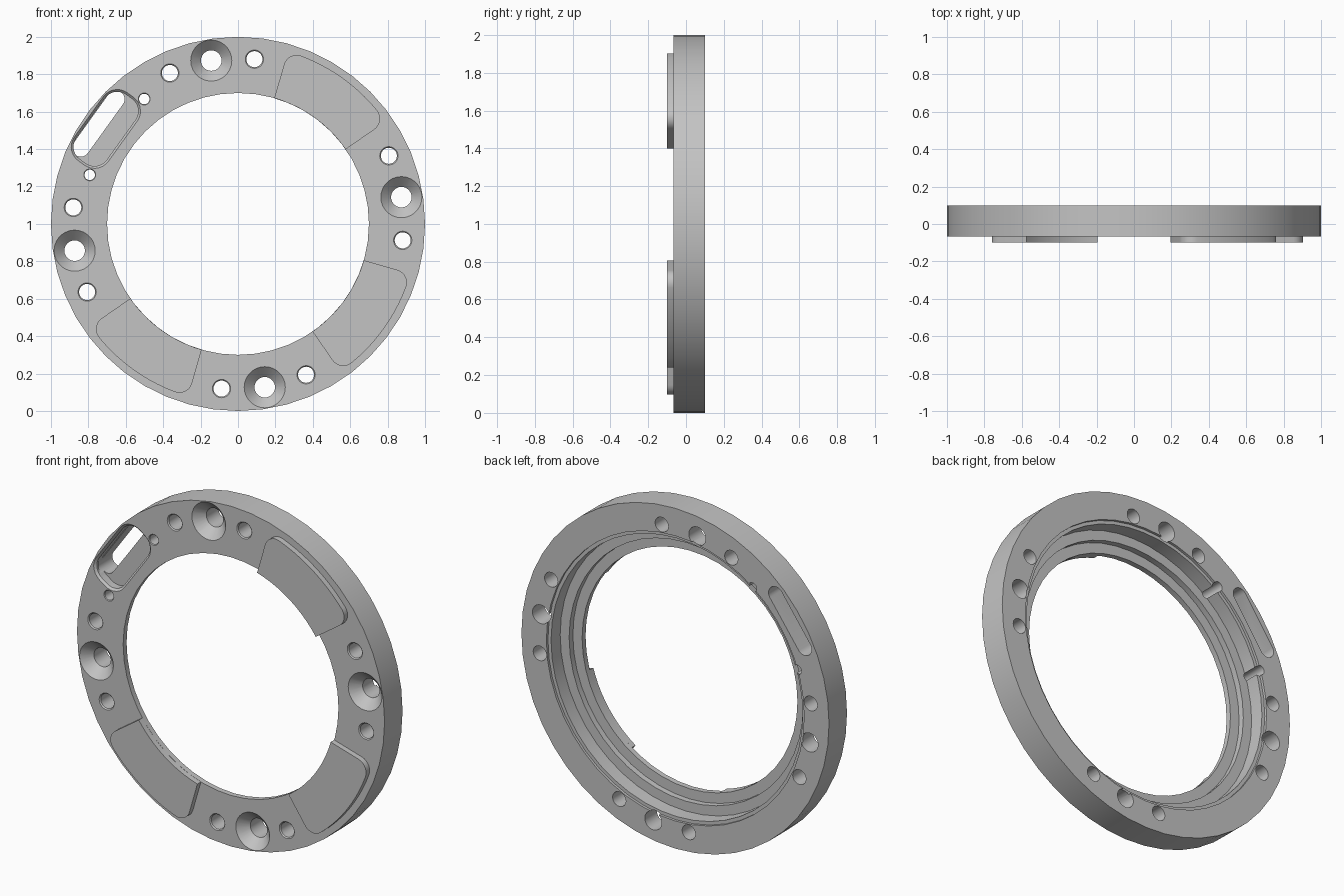
import bpy, bmesh, math
from math import sin, cos, radians, asin, degrees

cube = bpy.data.objects.get("Cube")
if cube:
    bpy.data.objects.remove(cube, do_unlink=True)

FRONT, BACK = -0.067, 0.1      # front and back of the ring along y
BASE = 54.3                    # angle of the first pad, everything repeats by 90 degrees

grey = bpy.data.materials.new("machined grey")
COL = (0.55, 0.55, 0.55, 1)
grey.diffuse_color = COL
grey.use_nodes = True
grey.node_tree.nodes["Principled BSDF"].inputs["Base Color"].default_value = COL


def polar(r, deg):
    return (r * cos(radians(deg)), r * sin(radians(deg)))


def arc(cx, cz, r, a0, a1, n):
    pts = []
    for i in range(n + 1):
        px, pz = polar(r, a0 + (a1 - a0) * i / n)
        pts.append((cx + px, cz + pz))
    return pts


def circle(cx, cz, r, n):
    return arc(cx, cz, r, 0, 360, n)[:-1]


def rounded_rect(r0, r1, half, rad, deg):
    """Rectangle from radius r0 to r1, turned to face outward at angle deg."""
    pts = []
    for cx, cz, a in ((r1 - rad, half - rad, 0), (r0 + rad, half - rad, 90),
                      (r0 + rad, rad - half, 180), (r1 - rad, rad - half, 270)):
        pts += arc(cx, cz, rad, a, a + 90, 7)
    c, s = cos(radians(deg)), sin(radians(deg))
    return [(x * c - z * s, x * s + z * c) for x, z in pts]


def loft(bm, layers, closed=False):
    """Join outlines (y, points) into a solid; closed joins last to first."""
    rows = [[bm.verts.new((x, y, z + 1)) for x, z in pts] for y, pts in layers]
    n = len(rows[0])
    pairs = list(zip(rows, rows[1:]))
    if closed:
        pairs.append((rows[-1], rows[0]))
    else:
        bm.faces.new(rows[0])
        bm.faces.new(rows[-1])
    for a, b in pairs:
        for i in range(n):
            j = (i + 1) % n
            bm.faces.new((a[i], a[j], b[j], b[i]))


def make(name, bm):
    bmesh.ops.recalc_face_normals(bm, faces=bm.faces[:])
    me = bpy.data.meshes.new(name)
    bm.to_mesh(me)
    bm.free()
    ob = bpy.data.objects.new(name, me)
    bpy.context.collection.objects.link(ob)
    me.materials.append(grey)
    return ob


def smooth(ob):
    bpy.ops.object.select_all(action='DESELECT')
    ob.select_set(True)
    bpy.context.view_layer.objects.active = ob
    bpy.ops.object.shade_smooth_by_angle(angle=radians(30))


# Ring body: stepped bore opening towards the back
profile = [(1.0, FRONT), (1.0, BACK), (0.838, BACK), (0.838, 0.085), (0.818, 0.085),
           (0.818, 0.0), (0.76, 0.0), (0.76, -0.035), (0.70, -0.035), (0.70, FRONT)]
bm = bmesh.new()
loft(bm, [(y, circle(0, 0, r, 48)) for r, y in profile], closed=True)
ring = make("ring_body", bm)

# Hole cutters
OUT, THRU = FRONT - 0.02, BACK + 0.02
bm = bmesh.new()


def hole(rad_pos, deg, r, r_front, depth):
    """Through hole with a cone from r_front at the face down to r."""
    cx, cz = polar(rad_pos, deg)
    loft(bm, [(OUT, circle(cx, cz, r_front, 28)), (FRONT, circle(cx, cz, r_front, 28)),
              (FRONT + depth, circle(cx, cz, r, 28)), (THRU, circle(cx, cz, r, 28))])


for k in range(4):
    a = BASE + 45 + 90 * k
    hole(0.885, a, 0.055, 0.11, 0.055)            # countersunk screw hole
    for side in (-15, 15):
        hole(0.885, a + side, 0.043, 0.049, 0.006)  # chamfered hole
SLOT = BASE + 90
for side in (-17.4, 17.4):
    hole(0.835, SLOT + side, 0.028, 0.032, 0.004)   # pin holes beside the pocket

# Rounded pocket with a chamfered edge
wide = rounded_rect(0.758, 0.982, 0.224, 0.092, SLOT)
tight = rounded_rect(0.77, 0.97, 0.212, 0.08, SLOT)
loft(bm, [(OUT, wide), (FRONT, wide), (FRONT + 0.012, tight), (-0.010, tight)])
holes = make("hole_cutter", bm)

# Slot through the pocket floor
bm = bmesh.new()
stadium = rounded_rect(0.873, 0.966, 0.207, 0.046, SLOT)
loft(bm, [(-0.04, stadium), (THRU, stadium)])
slot = make("slot_cutter", bm)

bpy.context.view_layer.objects.active = ring
for cutter in (holes, slot):
    cutter.hide_render = True
    mod = ring.modifiers.new("cut", 'BOOLEAN')
    mod.operation = 'DIFFERENCE'
    mod.solver = 'EXACT'
    mod.object = cutter
    bpy.ops.object.modifier_apply(modifier=mod.name)
    bpy.data.objects.remove(cutter, do_unlink=True)
smooth(ring)

# Raised pads with rounded outer corners
HALF, R_IN, R_OUT, C = 19.6, 0.70, 0.96, 0.07
lean = HALF - degrees(asin(C / (R_OUT - C)))
for name, k in (("upper_left_pad", 0), ("lower_right_pad", 2), ("lower_left_pad", 3)):
    mid = BASE + 90 * k
    pts = arc(0, 0, R_IN, mid + HALF, mid - HALF, 10)
    cx, cz = polar(R_OUT - C, mid - lean)
    pts += arc(cx, cz, C, mid - HALF - 90, mid - lean, 7)
    pts += arc(0, 0, R_OUT, mid - lean, mid + lean, 10)[1:-1]
    cx, cz = polar(R_OUT - C, mid + lean)
    pts += arc(cx, cz, C, mid + lean, mid + HALF + 90, 7)
    bm = bmesh.new()
    loft(bm, [(-0.1, pts), (FRONT, pts)])
    smooth(make(name, bm))
